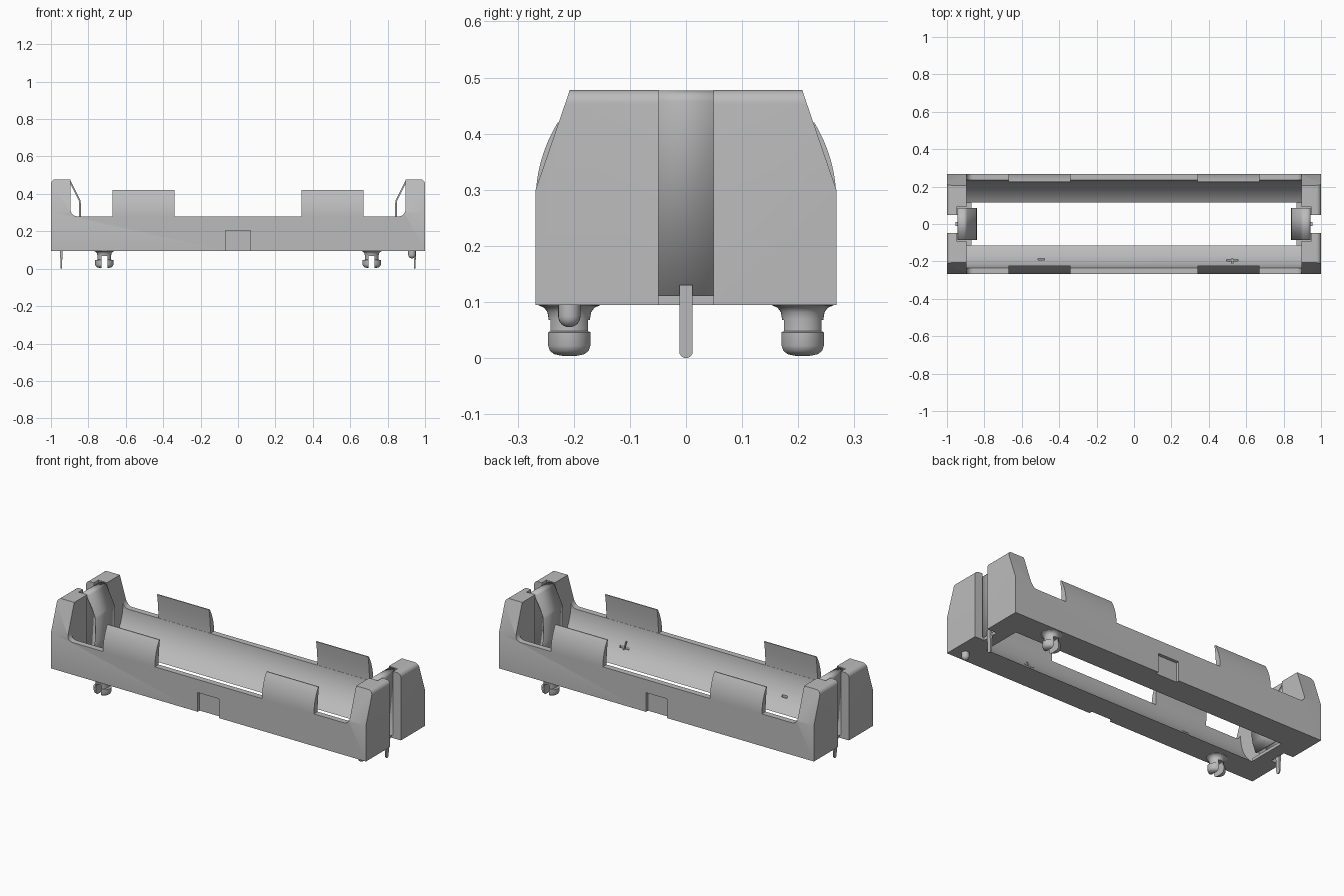
import bpy, bmesh, math
from mathutils import Vector

if "Cube" in bpy.data.objects:
    bpy.data.objects.remove(bpy.data.objects["Cube"], do_unlink=True)

GREY = (0.5, 0.5, 0.5, 1)
mat = bpy.data.materials.new("plain grey")
mat.use_nodes = True
mat.diffuse_color = GREY
mat.node_tree.nodes["Principled BSDF"].inputs["Base Color"].default_value = GREY


def finish(name, bm):
    bmesh.ops.recalc_face_normals(bm, faces=bm.faces)
    me = bpy.data.meshes.new(name)
    bm.to_mesh(me)
    bm.free()
    ob = bpy.data.objects.new(name, me)
    bpy.context.collection.objects.link(ob)
    me.materials.append(mat)
    return ob


def activate(ob):
    bpy.ops.object.select_all(action='DESELECT')
    ob.select_set(True)
    bpy.context.view_layer.objects.active = ob


def smooth(ob, angle=30):
    activate(ob)
    bpy.ops.object.shade_smooth_by_angle(angle=math.radians(angle))


def prism_bm(pts, axis, a, b):
    """Extrude a 2D outline along x (outline in y,z) or y (outline in x,z)."""
    bm = bmesh.new()
    place = (lambda p, t: (t, p[0], p[1])) if axis == 'x' else (lambda p, t: (p[0], t, p[1]))
    face = bm.faces.new([bm.verts.new(place(p, a)) for p in pts])
    ext = bmesh.ops.extrude_face_region(bm, geom=[face])
    move = Vector((b - a, 0, 0)) if axis == 'x' else Vector((0, b - a, 0))
    bmesh.ops.translate(bm, vec=move, verts=[v for v in ext["geom"] if isinstance(v, bmesh.types.BMVert)])
    return bm


def prism(name, pts, axis, a, b):
    return finish(name, prism_bm(pts, axis, a, b))


def box(name, x0, x1, y0, y1, z0, z1):
    return prism(name, [(y0, z0), (y1, z0), (y1, z1), (y0, z1)], 'x', x0, x1)


def arc(cx, cy, r, a0, a1, n):
    return [(cx + r * math.cos(math.radians(a0 + (a1 - a0) * i / n)),
             cy + r * math.sin(math.radians(a0 + (a1 - a0) * i / n))) for i in range(n + 1)]


def cut(ob, cutters):
    for c in cutters:
        m = ob.modifiers.new("cut", 'BOOLEAN')
        m.operation, m.solver, m.object = 'DIFFERENCE', 'EXACT', c
        activate(ob)
        bpy.ops.object.modifier_apply(modifier=m.name)
        bpy.data.objects.remove(c, do_unlink=True)


def lathe(name, profile, loc, n=32):
    bm = bmesh.new()
    verts = [bm.verts.new((r, 0, z)) for r, z in profile]
    edges = [bm.edges.new(e) for e in zip(verts, verts[1:])]
    bmesh.ops.spin(bm, geom=verts + edges, cent=(0, 0, 0), axis=(0, 0, 1),
                   angle=math.tau, steps=n, use_duplicate=False)
    bmesh.ops.remove_doubles(bm, verts=bm.verts, dist=1e-5)
    bmesh.ops.holes_fill(bm, edges=[e for e in bm.edges if e.is_boundary])
    ob = finish(name, bm)
    ob.location = loc
    return ob


# Holder body: tapered end section, outer top edges rounded
bm = prism_bm([(-.268, .095), (.268, .095), (.268, .3), (.207, .478), (-.207, .478), (-.268, .3)], 'x', -1, 1)
top = [e for e in bm.edges if all(v.co.z > .47 for v in e.verts)
       and abs(e.verts[0].co.x - e.verts[1].co.x) < .01]
bmesh.ops.bevel(bm, geom=top, offset=.025, segments=6, profile=.5, affect='EDGES')
body = finish("holder_body", bm)

# Open top with filleted corners, round cell cavity
opening = ([(-.895, .6)] + arc(-.86, .315, .035, 180, 270, 8)
           + arc(.86, .315, .035, 270, 360, 8) + [(.895, .6)])
cutters = [prism("top_cutter", opening, 'y', -.4, .4),
           prism("cavity_cutter", arc(0, .3, .235, 0, 354.375, 63), 'x', -.895, .895)]
# End slots, contact pockets and side notches
for s in (-1, 1):
    cutters.append(box("slot_cutter", *sorted((s * .85, s * 1.1)), -.049, .049, 0, .6))
    cutters.append(box("pocket_cutter", *sorted((s * .85, s * .95)), -.09, .09, .112, .6))
    cutters.append(box("notch_cutter", -.068, .066, *sorted((s * .25, s * .3)), .05, .205))
# Shallow polarity grooves in the cavity wall
for x, y, w, d in ((.525, -.193, .03, .004), (.525, -.193, .004, .022), (-.495, -.188, .017, .004)):
    z = .3 - math.sqrt(.235 ** 2 - y ** 2)
    cutters.append(box("mark_cutter", x - w, x + w, y - d, y + d, z - .012, z + .03))
cut(body, cutters)
smooth(body)

# Four thin curved retaining clips
for sy, side in ((-1, "front"), (1, "back")):
    outline = [(.268, .278)] + arc(0, .28, .268, 0, 31.5, 12) + [(.223, .42), (.231, .36), (.235, .3), (.235, .278)]
    for sx, end in ((-1, "right"), (1, "left")):
        clip = prism(f"{side}_{end}_clip", [(sy * y, z) for y, z in outline], 'x', *sorted((sx * .34, sx * .67)))
        smooth(clip)

for s, end in ((-1, "right"), (1, "left")):
    # Thin floor bridge under each contact
    box(f"{end}_floor_bridge", *sorted((s * .87, s * .94)), -.115, .115, .095, .112)

    # Bent sheet contact spring
    path = ([(.94, .112)] + arc(.925, .457, .015, 0, 90, 4) + arc(.91, .457, .015, 90, 150, 4)
            + [(.847, .365), (.845, .35), (.845, .22), (.852, .18), (.872, .13)])
    bm = bmesh.new()
    rows = [[bm.verts.new((s * x, y, z)) for y in (-.085, .085)] for x, z in path]
    for p, q in zip(rows, rows[1:]):
        bm.faces.new((p[0], p[1], q[1], q[0]))
    spring = finish(f"{end}_contact_spring", bm)
    m = spring.modifiers.new("sheet", 'SOLIDIFY')
    m.thickness, m.offset = .009, 0
    smooth(spring)

    # Solder pin with rounded tip, tapering in thickness
    pin = prism(f"{end}_solder_pin", [(.012, .13)] + arc(0, .012, .012, 0, -180, 8) + [(-.012, .13)],
                'x', s * .945 - .009, s * .945 + .009)
    for v in pin.data.vertices:
        if v.co.z < .02:
            v.co.x = s * .945 + (v.co.x - s * .945) * .35
    smooth(pin)

    # Split snap peg, head widened along the length
    peg = lathe(f"{end}_snap_peg",
                [(.055, .1), (.055, .094), (.045, .09), (.039, .082), (.037, .07), (.037, .048), (.04, .046),
                 (.04, .022), (.037, .013), (.03, .007), (.018, .004), (0, .004)], (s * .715, s * .208, 0))
    for v in peg.data.vertices:
        if v.co.z < .047:
            v.co.x *= 1.22
    cut(peg, [box("split_cutter", s * .715 - .016, s * .715 + .016, s * .208 - .1, s * .208 + .1, -.02, .068)])
    smooth(peg, 40)

# Small locating nub
nub = lathe("locating_nub", [(.02, .1), (.02, .075)] + arc(0, .075, .02, 0, -90, 6)[1:-1] + [(0, .055)],
            (.93, -.208, 0), 20)
smooth(nub, 40)
